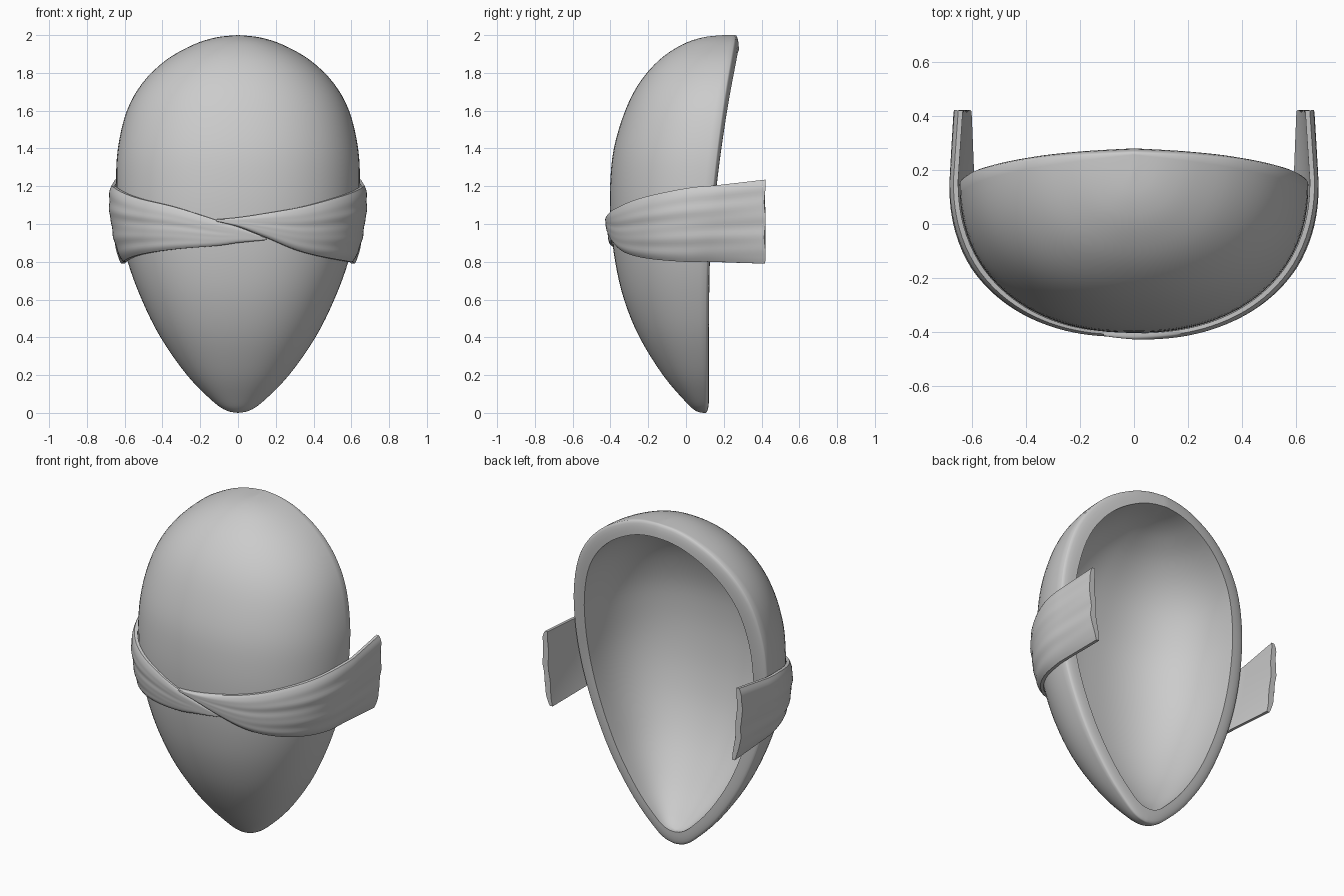
import bpy, bmesh
from math import sin, cos, pi, radians

if "Cube" in bpy.data.objects:
    bpy.data.objects.remove(bpy.data.objects["Cube"])

# Mask profile rows: height, half width, front y, back rim y
ROWS = [(0, 0, .09, .122), (.012, .06, .05, .122), (.06, .132, -.003, .122),
        (.2, .27, -.122, .122), (.4, .41, -.246, .122), (.6, .51, -.328, .123),
        (.8, .584, -.375, .127), (1, .63, -.398, .138), (1.2, .645, -.402, .16),
        (1.4, .636, -.382, .183), (1.6, .588, -.322, .21), (1.75, .503, -.245, .233),
        (1.87, .378, -.14, .254), (1.95, .235, -.02, .268), (1.988, .115, .09, .275),
        (2, 0, .20, .28)]

# Band edges: wrap angle (90 = rim, 120 = strap end), top z, bottom z
RIGHT = [(-10, 1.025, 1.012), (0, 1.035, .985), (12, 1.055, .935), (30, 1.09, .86),
         (50, 1.14, .82), (75, 1.19, .80), (90, 1.205, .80), (120, 1.235, .79)]
LEFT = [(-14, .925, .915), (0, .985, .90), (10, 1.02, .885), (30, 1.09, .868),
        (50, 1.135, .845), (75, 1.19, .81), (90, 1.205, .80), (120, 1.235, .79)]


def spline(table, p):
    """Smooth sample of a table at fractional row p."""
    n = len(table) - 1
    i = min(int(p), n - 1)
    t = p - i
    a, b, c, d = (table[max(0, min(n, i + k))] for k in (-1, 0, 1, 2))
    return [.5 * (2*q + (r - o)*t + (2*o - 5*q + 4*r - s)*t*t + (3*q - o - 3*r + s)*t**3)
            for o, q, r, s in zip(a, b, c, d)]


def profile_at(z):
    lo, hi = 0, len(ROWS) - 1
    for _ in range(30):
        mid = (lo + hi) / 2
        if spline(ROWS, mid)[0] < z:
            lo = mid
        else:
            hi = mid
    return spline(ROWS, lo)


def arc(u, n=2.2):
    """Point on a slightly squared unit ellipse."""
    s, c = sin(u), max(0, cos(u))
    r = (abs(s) ** n + c ** n) ** (-1 / n)
    return s * r, c * r


def loft(name, loops, caps):
    """Skin a list of closed loops."""
    bm = bmesh.new()
    rings = [[bm.verts.new(c) for c in loop] for loop in loops]
    n = len(rings[0])
    for a, b in zip(rings, rings[1:]):
        for i in range(n):
            j = (i + 1) % n
            bm.faces.new((a[i], a[j], b[j], b[i]))
    if caps:
        bm.faces.new(rings[0])
        bm.faces.new(rings[-1])
    bmesh.ops.remove_doubles(bm, verts=bm.verts, dist=.0002)
    bmesh.ops.dissolve_degenerate(bm, edges=bm.edges, dist=.0001)
    bmesh.ops.recalc_face_normals(bm, faces=bm.faces)
    me = bpy.data.meshes.new(name)
    bm.to_mesh(me)
    bm.free()
    ob = bpy.data.objects.new(name, me)
    bpy.context.collection.objects.link(ob)
    bpy.ops.object.select_all(action='DESELECT')
    ob.select_set(True)
    bpy.context.view_layer.objects.active = ob
    bpy.ops.object.shade_smooth_by_angle(angle=radians(45))


# Mask shell: outer arc, rounded rim, inner arc
N = 40
angles = [-pi/2 + pi * i / N for i in range(N + 1)]
ROUND = .018
loops = []
for k in range(4 * (len(ROWS) - 1) + 1):
    z, w, yf, yb = spline(ROWS, k / 4)
    z, w = max(0, min(2, z)), max(0, w)
    d = yb - yf
    di = max(d - .034, d * .5)
    yo = yb - ROUND
    outer = [(w * s, yo - (d - ROUND) * c, z) for s, c in map(arc, angles)]
    rim = []
    for a in (radians(18 * i) for i in range(1, 5)):
        rim.append((w * (.87 + .13 * cos(a)), yo + ROUND * sin(a),
                    1 + (z - 1) * (.92 + .08 * cos(a))))
    inner = [(w * .87 * s, yb - di * c, 1 + (z - 1) * .92)
             for s, c in (arc(u, 2.55) for u in reversed(angles))]
    loops.append(outer + rim + inner + [(-x, y, h) for x, y, h in reversed(rim)])
loft("mask_shell", loops, False)


def band(name, table, side, lift):
    """Folded cloth strip that hugs the shell and runs on behind the rim."""
    M = 28
    loops = []
    for k in range(8 * (len(table) - 1) + 1):
        ang, top, bot = spline(table, k / 8)
        s, c = arc(radians(min(ang, 90)))
        ext = max(0, (ang - 90) / 30)
        spread = max(0, min(1, ang / 60))
        tip = max(0, min(1, (ang + 14) / 14))  # crossing ends flatten out
        outer, inner = [], []
        for i in range(M + 1):
            v = i / M
            z = bot + (top - bot) * v
            _, w, yf, yb = profile_at(z)
            edge = 1 - abs(2 * v - 1) ** 6
            fold = .002 * spread * (sin(v * 19 + ang * .02) + .6 * sin(v * 33 - ang * .03))
            thick = (.024 + .018 * spread + lift * (1 - spread)) * (.6 + .4 * tip)
            for pts, o in ((outer, (thick + fold) * (.55 + .45 * edge)),
                           (inner, .003 + .003 * spread)):
                y = yb - (yb - yf + o) * c
                y += (.418 + .004 * sin(v * 15) - y) * ext
                x = (w + o) * s + ext * (.5 * (.63 - w) - .01)
                pts.append((side * x, y, z))
        loops.append(outer + inner[::-1])
    loft(name, loops, True)


# Two crossing halves of the wrap, right over left
band("band_left", LEFT, -1, -.004)
band("band_right", RIGHT, 1, .004)
